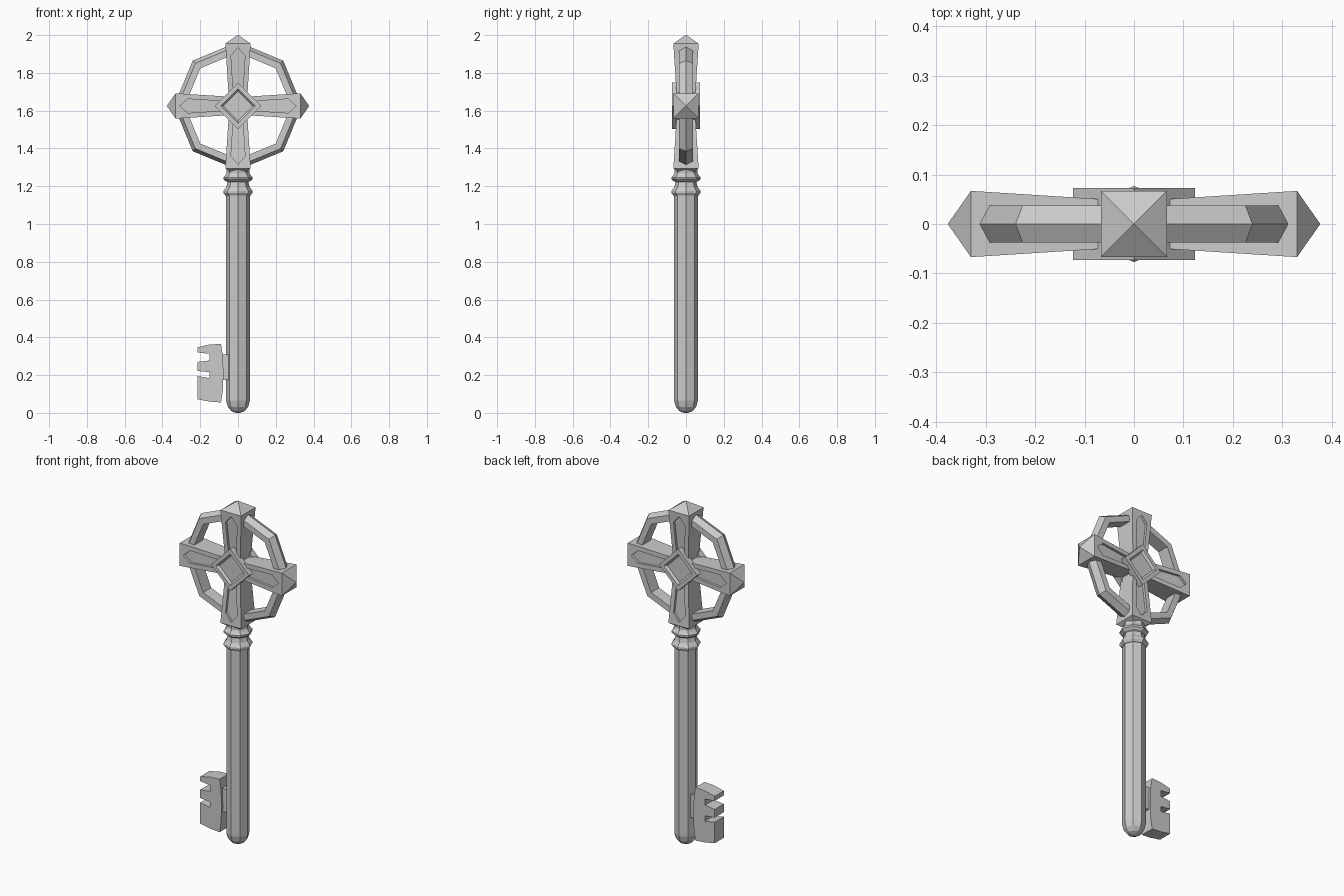
import bpy, bmesh, math
from mathutils import Matrix, Vector

if "Cube" in bpy.data.objects:
    bpy.data.objects.remove(bpy.data.objects["Cube"])

CZ = 1.625  # height of the cross centre


def make(name, verts, faces):
    me = bpy.data.meshes.new(name)
    bm = bmesh.new()
    vs = [bm.verts.new(v) for v in verts]
    for f in faces:
        bm.faces.new([vs[i] for i in f])
    bmesh.ops.recalc_face_normals(bm, faces=bm.faces)
    bm.to_mesh(me)
    bm.free()
    ob = bpy.data.objects.new(name, me)
    bpy.context.collection.objects.link(ob)
    return ob


def loft(name, rings, closed=False):
    """Skin equal-sized rings of points; cap the ends unless closed."""
    n, m = len(rings[0]), len(rings)
    verts = [p for r in rings for p in r]
    faces = []
    for k in range(m if closed else m - 1):
        a, b = k * n, ((k + 1) % m) * n
        faces += [(a + i, a + (i + 1) % n, b + (i + 1) % n, b + i) for i in range(n)]
    if not closed:
        faces += [tuple(range(n)), tuple(range((m - 1) * n, m * n))]
    return make(name, verts, faces)


def lathe(name, prof):
    return loft(name, [[(r * math.cos(i * math.pi / 4), r * math.sin(i * math.pi / 4), z)
                        for i in range(8)] for r, z in prof])


def prism(name, pts, t):
    return loft(name, [[(x, y, z) for x, z in pts] for y in (-t, t)])


# Octagonal shaft with rounded tip and two collar rings
lathe("shaft", [(.012, 0), (.035, .01), (.054, .032), (.063, .065), (.063, 1.15),
                (.068, 1.152), (.077, 1.165), (.077, 1.175), (.066, 1.19),
                (.062, 1.195), (.055, 1.222), (.066, 1.227), (.077, 1.237),
                (.077, 1.247), (.066, 1.26), (.06, 1.27), (.06, 1.31)])


# Flared cross arms with pyramid ends and sunken pointed panels
def half(r):
    return .046 + .021 * r / .33


def arm(name, ang):
    def sq(h, z):
        return [(-h, -h, z), (h, -h, z), (h, h, z), (-h, h, z)]
    verts = sq(half(0), 0) + sq(half(.33), .33) + [(0, 0, .377)]
    faces = [(0, 1, 2, 3)]
    for i in range(4):
        j = (i + 1) % 4
        faces += [(i, j, 4 + j, 4 + i), (4 + i, 4 + j, 8)]
    ob = make(name, verts, faces)
    panel = [(-.024, .06), (.024, .06), (.037, .265), (0, .308), (-.037, .265)]
    place = Matrix.Translation((0, 0, CZ)) @ Matrix.Rotation(ang, 4, 'Y')
    ob.data.transform(place)
    for s in (-1, 1):
        cut = loft(name + "_panel_cutter",
                   [[(x, s * (half(z) + d), z) for x, z in panel] for d in (-.014, .03)])
        cut.data.transform(place)
        cut.hide_render = True
        cut.hide_viewport = True
        mod = ob.modifiers.new("panel", 'BOOLEAN')
        mod.operation = 'DIFFERENCE'
        mod.solver = 'EXACT'
        mod.object = cut


for nm, k in (("top_arm", 0), ("right_arm", 1), ("bottom_arm", 2), ("left_arm", 3)):
    arm(nm, k * math.pi / 2)

# Octagonal ring with a ridge on its outer side
section = [(.339, 0), (.319, .037), (.282, .037), (.282, -.037), (.319, -.037)]
loft("ring", [[(r * math.cos(a), y, CZ + r * math.sin(a)) for r, y in section]
              for a in [i * math.pi / 4 for i in range(8)]], closed=True)


# Framed diamond plates, front and back
def diamond(d, y):
    return [(d, y, CZ), (0, y, CZ + d), (-d, y, CZ), (0, y, CZ - d)]


for nm, s in (("front_diamond", -1), ("back_diamond", 1)):
    loft(nm, [diamond(d, s * y) for d, y in
              ((.123, .035), (.123, .073), (.092, .073), (.078, .06))])

# Bit: toothed plate and the web joining it to the shaft
prism("bit", [(-.09, .365), (-.15, .362), (-.215, .347), (-.215, .32), (-.152, .313),
              (-.152, .277), (-.215, .27), (-.215, .222), (-.152, .216),
              (-.152, .184), (-.215, .195), (-.215, .072), (-.15, .06), (-.09, .055),
              (-.08, .12), (-.077, .21), (-.08, .3)], .042)
prism("bit_web", [(-.085, .175), (-.03, .175), (-.03, .31), (-.085, .31)], .03)
